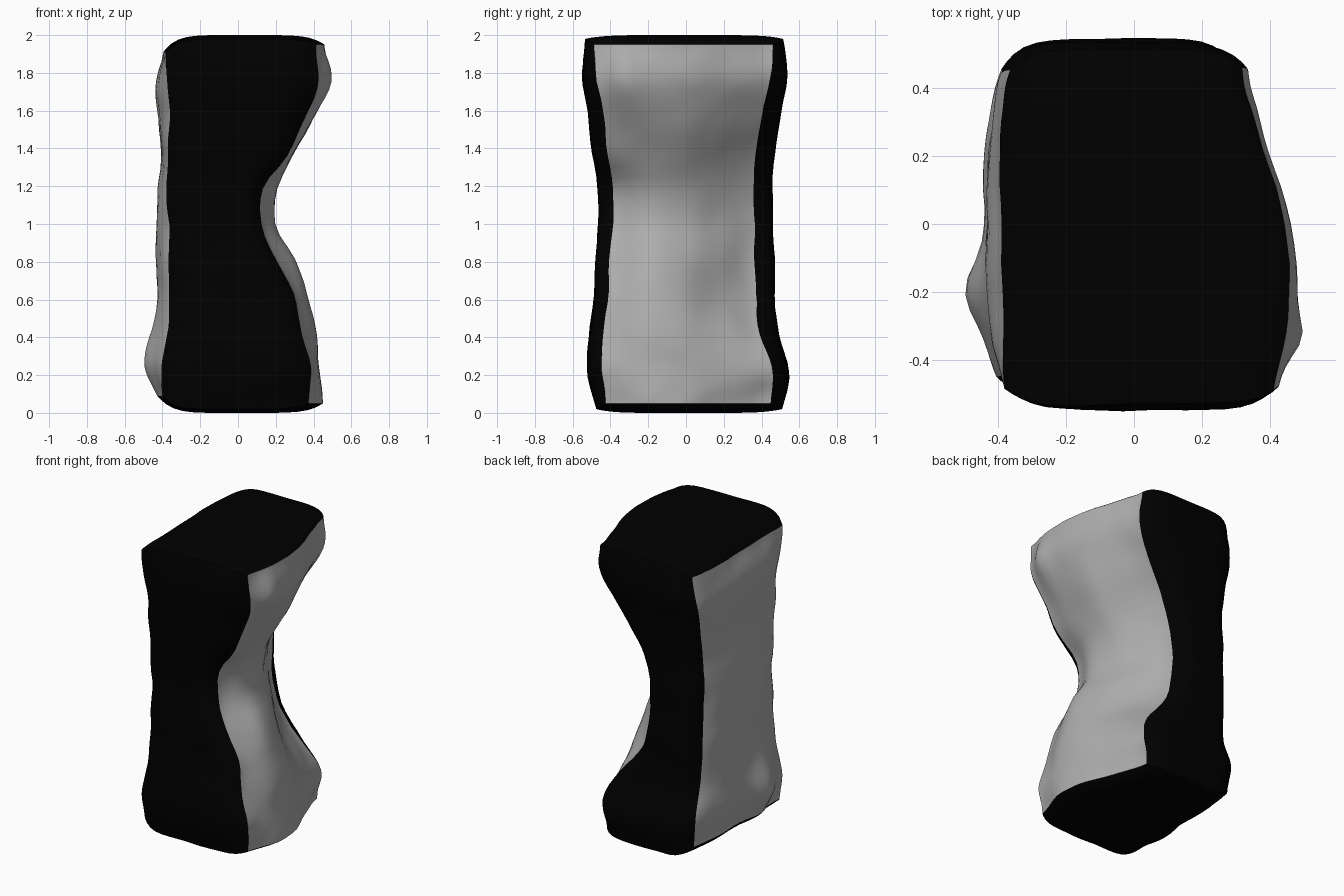
import bpy, bmesh, math
from mathutils import Vector, noise

if "Cube" in bpy.data.objects:
    bpy.data.objects.remove(bpy.data.objects["Cube"])

# Edge and mid-face profiles, sampled evenly from bottom rim to top rim
R_FRONT = [.37, .38, .33, .30, .20, .12, .14, .27, .36, .425, .41]
R_MID = [.43, .42, .40, .355, .29, .185, .195, .29, .385, .46, .44]
R_BACK = [.28, .30, .22, .06, .01, .00, .03, .11, .23, .325, .32]
L_FRONT = [-.40, -.40, -.365, -.36, -.36, -.365, -.385, -.37, -.36, -.375, -.375]
L_MID = [-.40, -.445, -.43, -.42, -.43, -.43, -.42, -.40, -.415, -.43, -.39]
L_BACK = [-.37, -.39, -.38, -.38, -.38, -.39, -.39, -.38, -.38, -.39, -.36]
Y_FRONT = [.425, .45, .435, .41, .40, .39, .39, .415, .44, .475, .485]
Y_BACK = [.445, .455, .39, .37, .365, .36, .36, .37, .40, .445, .455]


def curve(table, t):
    """Smooth interpolation through evenly spaced values, t in 0..1."""
    n = len(table) - 1
    f = min(max(t, 0), 1) * n
    i = min(int(f), n - 1)
    a = f - i
    p0, p1 = table[max(i - 1, 0)], table[i]
    p2, p3 = table[i + 1], table[min(i + 2, n)]
    return p1 + .5 * a * (p2 - p0 + a * (2*p0 - 5*p1 + 4*p2 - p3
                                        + a * (3*(p1 - p2) + p3 - p0)))


def puff(s):
    return 1 - abs(s) ** 6


def bump(v, w, v0, z0, size):
    z = 1 + .95 * w
    return math.exp(-((v - v0) ** 2 + (z - z0) ** 2) / size ** 2)


def place(u, v, w):
    """Map a point of the -1..1 cube onto the worn stone block."""
    t = (w + 1) / 2
    front, mid, back = (curve(c, t) for c in (R_FRONT, R_MID, R_BACK))
    hollow = .15 * math.exp(-((.05 + 1.9 * t - .75) / .35) ** 2) * (mid - back)
    right = curve([front, mid + .01, mid - hollow, (mid + back) / 2 - hollow / 2,
                   back], (v + 1) / 2)
    right += .04 * bump(v, w, -.7, 1.77, .18)
    edge = curve(L_FRONT if v < 0 else L_BACK, t)
    left = curve(L_MID, t)
    left += (edge - left) * v ** 4 - .055 * bump(v, w, -.45, .22, .22)
    x = left + (right - left) * (u + 1) / 2
    half = curve(Y_FRONT if v < 0 else Y_BACK, t)
    swell = .078 if v < 0 else .10
    y = v * (half + swell * puff(u) * (.6 + .4 * puff(w)))
    rim = .95 - (.04 if u < 0 else 0) * u ** 6
    z = 1 + w * (rim + .05 * puff(u) * (.6 + .4 * puff(v)))
    # Worn, uneven surface
    p = Vector((x, y, z))
    n = noise.noise_vector(p * 4.5) * .012 + noise.noise_vector(p * 9) * .005
    return (x + n.x, y + .8 * n.y, z + .4 * n.z * (1 - w ** 4))


def spacing(n):
    """Steps from -1 to 1 that crowd towards the ends."""
    return [math.sin(math.pi / 2 * (2 * i / n - 1)) for i in range(n + 1)]


STEPS = [spacing(20), spacing(26), spacing(48)]


def build(name, sides, mat=None):
    bm = bmesh.new()
    for axis, sign in sides:
        a, b = [(1, 2), (2, 0), (0, 1)][axis]
        grid = []
        for p in STEPS[a]:
            row = []
            for q in STEPS[b]:
                c = [0, 0, 0]
                c[axis], c[a], c[b] = sign, p, q
                row.append(bm.verts.new(place(*c)))
            grid.append(row)
        for i in range(len(grid) - 1):
            for j in range(len(grid[0]) - 1):
                quad = [grid[i][j], grid[i+1][j], grid[i+1][j+1], grid[i][j+1]]
                bm.faces.new(quad if sign > 0 else quad[::-1])
    bmesh.ops.remove_doubles(bm, verts=bm.verts, dist=1e-5)
    for f in bm.faces:
        f.smooth = True
    mesh = bpy.data.meshes.new(name)
    bm.to_mesh(mesh)
    bm.free()
    obj = bpy.data.objects.new(name, mesh)
    bpy.context.collection.objects.link(obj)
    if mat:
        mesh.materials.append(mat)
    return obj


black = bpy.data.materials.new("black_stone")
black.diffuse_color = (0, 0, 0, 1)
black.use_nodes = True
black.node_tree.nodes["Principled BSDF"].inputs["Base Color"].default_value = black.diffuse_color
grey = bpy.data.materials.new("grey_stone")
grey.diffuse_color = (.42, .42, .42, 1)
grey.use_nodes = True
grey.node_tree.nodes["Principled BSDF"].inputs["Base Color"].default_value = grey.diffuse_color

# Black band around front, back, top and bottom
build("dark_stone_band", [(1, -1), (1, 1), (2, -1), (2, 1)], black)
# Grey broken faces on both sides
build("right_hollow_face", [(0, 1)], grey)
build("left_rough_face", [(0, -1)], grey)
